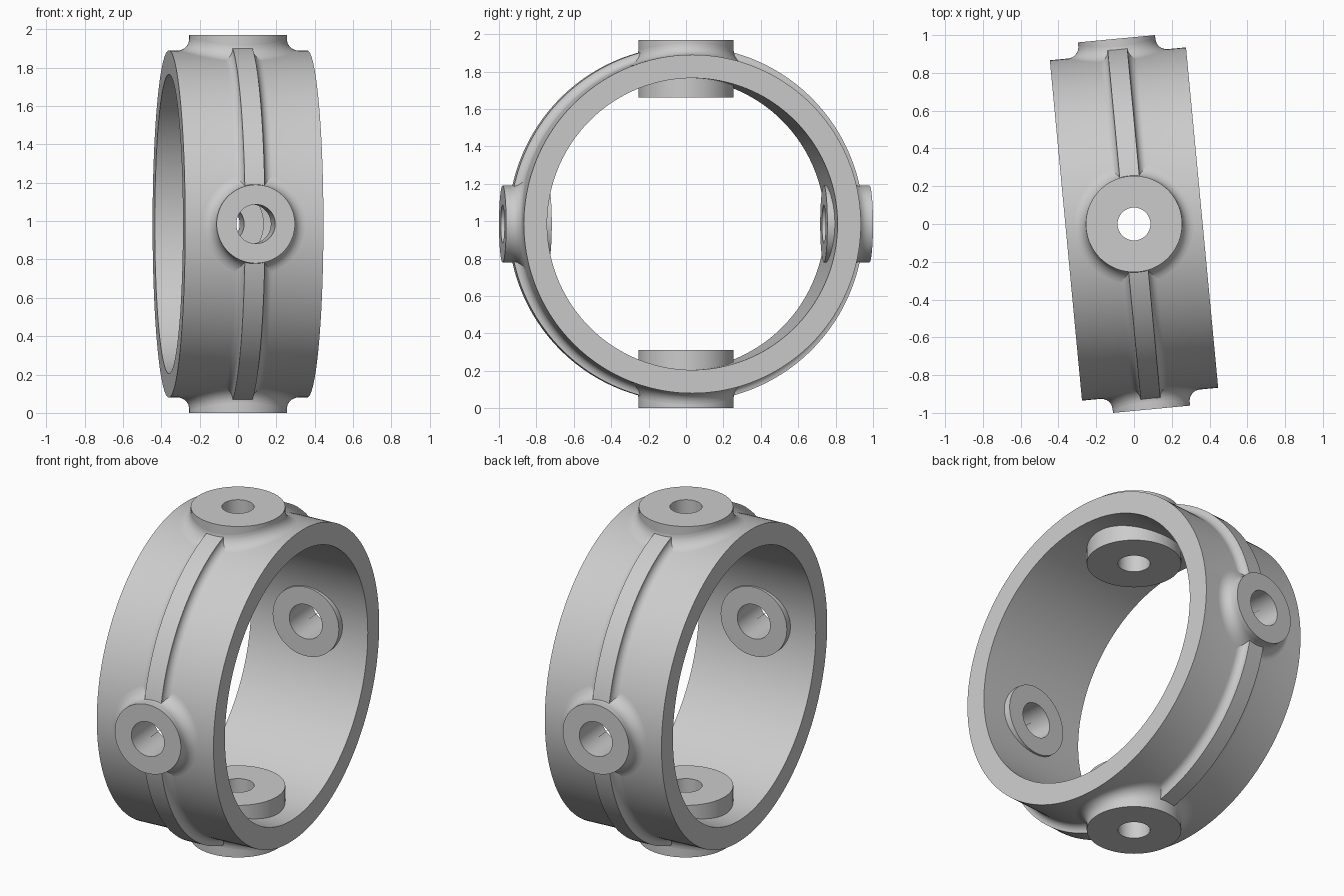
import bpy, bmesh
from math import pi, sin, cos, sqrt, radians
from mathutils import Matrix

cube = bpy.data.objects.get("Cube")
if cube:
    bpy.data.objects.remove(cube)

OUTER, INNER, HALF_WIDTH = 0.905, 0.78, 0.362
RIB_TOP, RIB_HALF = 0.95, 0.052
FILLET = 0.06
PLACE = Matrix.Translation((0, 0, 0.985)) @ Matrix.Rotation(radians(5.4), 4, "Z")

grey = bpy.data.materials.new("plain grey")
grey.use_nodes = True
grey.diffuse_color = (0.6, 0.6, 0.6, 1)
grey.node_tree.nodes["Principled BSDF"].inputs["Base Color"].default_value = (0.6, 0.6, 0.6, 1)


def lathe(name, profile, matrix, segments=96, closed=True, lift=None):
    """Turn (radius, height) points around z; lift adds height from (x, y)."""
    bm = bmesh.new()
    loops = []
    for r, h in profile:
        loop = []
        for i in range(segments):
            a = 2 * pi * i / segments
            x, y = r * cos(a), r * sin(a)
            loop.append(bm.verts.new((x, y, h + (lift(x, y) if lift else 0))))
        loops.append(loop)
    pairs = list(zip(loops, loops[1:]))
    if closed:
        pairs.append((loops[-1], loops[0]))
    for a, b in pairs:
        for i in range(segments):
            j = (i + 1) % segments
            bm.faces.new((a[i], a[j], b[j], b[i]))
    if closed:
        bmesh.ops.recalc_face_normals(bm, faces=bm.faces[:])
    mesh = bpy.data.meshes.new(name)
    bm.to_mesh(mesh)
    bm.free()
    mesh.materials.append(grey)
    obj = bpy.data.objects.new(name, mesh)
    bpy.context.collection.objects.link(obj)
    obj.matrix_world = matrix
    return obj


def activate(obj):
    bpy.ops.object.select_all(action="DESELECT")
    obj.select_set(True)
    bpy.context.view_layer.objects.active = obj


def smooth(obj):
    activate(obj)
    bpy.ops.object.shade_smooth_by_angle(angle=radians(30))


def fillet_curve(size, steps=8):
    """Concave quarter arc as (distance out, height), from wall to floor."""
    angles = [pi / 2 * i / steps for i in range(steps + 1)]
    return [(size * (1 - cos(a)), size * (1 - sin(a))) for a in angles]


# Ring with a filleted centre rib
rib = [(OUTER + h, RIB_HALF + d) for d, h in fillet_curve(RIB_TOP - OUTER)]
half = rib + [(OUTER, HALF_WIDTH), (INNER, HALF_WIDTH)]
profile = half + [(r, -x) for r, x in reversed(half)]
ring = lathe("ring", profile, PLACE @ Matrix.Rotation(pi / 2, 4, "Y"), 160)
smooth(ring)


# Height of the ring surface under a boss
def ring_surface(x, y):
    return sqrt(OUTER ** 2 - y ** 2)


# Four bosses: name, radius, hole radius, inner end
upright = (0.255, 0.087, 0.675)
level = (0.205, 0.102, 0.74)
for k, (name, size) in enumerate([("top", upright), ("front", level),
                                  ("bottom", upright), ("back", level)]):
    radius, hole, inner = size
    outer = 0.985
    place = PLACE @ Matrix.Rotation(k * pi / 2, 4, "X")

    # Opening through the ring wall, hidden inside the boss
    mid = (radius + hole) / 2
    cutter = lathe("cutter", [(0.001, 0.5), (mid, 0.5), (mid, 1.2), (0.001, 1.2)], place, 48)
    cutter.hide_render = True
    mod = ring.modifiers.new("opening", "BOOLEAN")
    mod.operation = "DIFFERENCE"
    mod.solver = "EXACT"
    mod.object = cutter
    activate(ring)
    bpy.ops.object.modifier_apply(modifier=mod.name)
    bpy.data.objects.remove(cutter)

    # Drilled boss
    boss = lathe(name + "_boss", [(hole, inner), (radius, inner),
                                  (radius, outer), (hole, outer)], place)
    smooth(boss)

    # Fillet blending the boss into the ring
    curve = [(radius + d, h) for d, h in reversed(fillet_curve(FILLET))]
    smooth(lathe(name + "_boss_fillet", curve, place, closed=False, lift=ring_surface))
